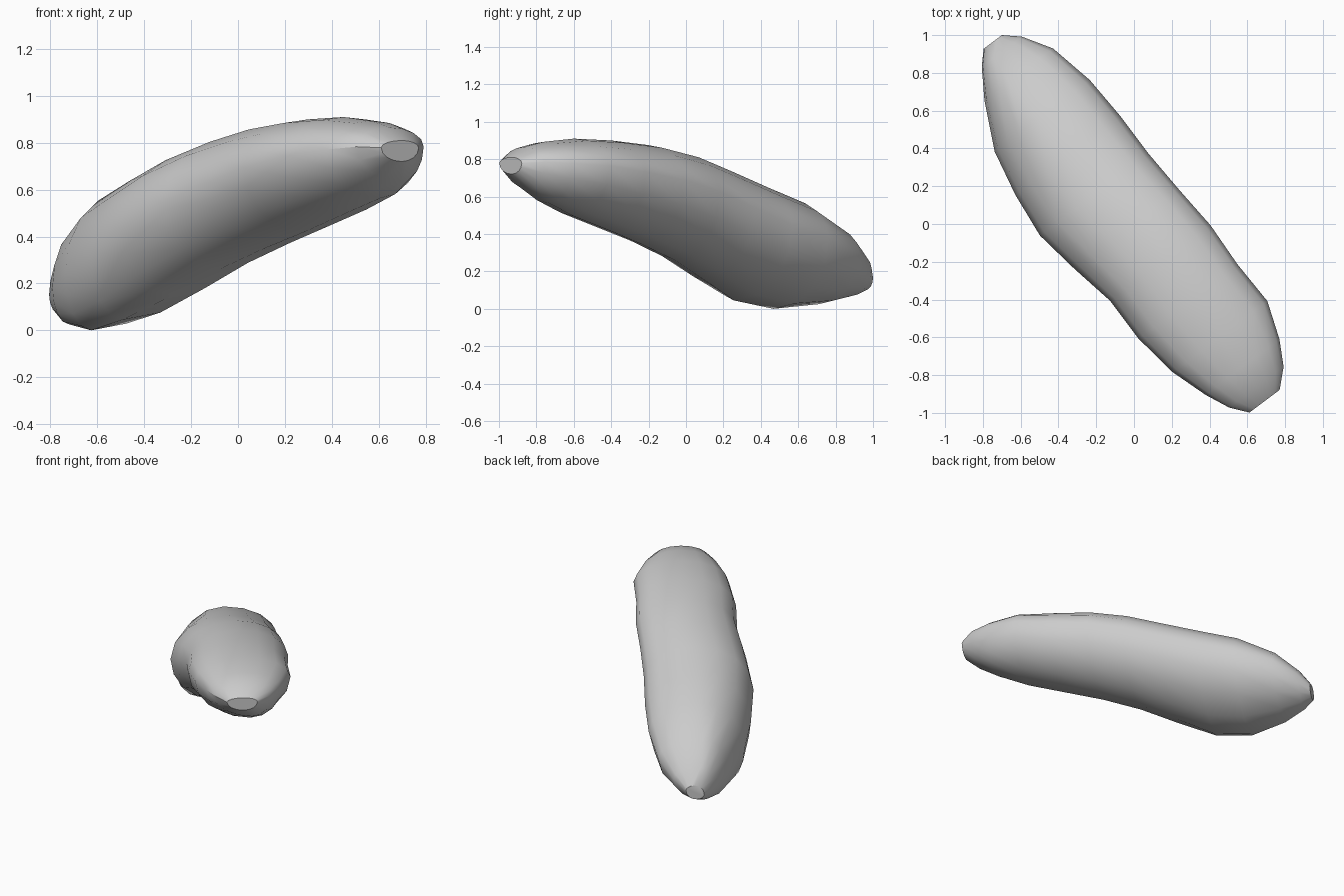
import bpy
import bmesh
from math import sin, cos, pi, radians
from mathutils import Vector

default_cube = bpy.data.objects.get("Cube")
if default_cube:
    bpy.data.objects.remove(default_cube, do_unlink=True)

# Plain grey material
grey = bpy.data.materials.new("light_grey")
grey.use_nodes = True
color = (0.6, 0.6, 0.6, 1)
grey.diffuse_color = color
grey.node_tree.nodes["Principled BSDF"].inputs["Base Color"].default_value = color

# The body runs diagonally: "along" is its length, "across" its width
ALONG = Vector((0.6, -0.8, 0))
ACROSS = Vector((0.8, 0.6, 0))
QUARTER_STEPS = 4

# Sections: station, left edge, right edge, keel offset, keel z, ridge offset, ridge z
SECTIONS = [
    (-1.22, -.08, .04, -.03, .1, -.02, .2),
    (-1.15, -.145, .12, -.08, .065, -.06, .3),
    (-1, -.24, .215, -.15, .025, -.08, .44),
    (-.75, -.36, .27, -.22, 0, -.07, .58),
    (-.5, -.41, .285, -.24, .045, -.07, .665),
    (-.25, -.435, .285, -.16, .15, -.05, .75),
    (0, -.395, .3, -.1, .26, 0, .825),
    (.25, -.345, .32, -.06, .345, 0, .875),
    (.5, -.345, .31, -.02, .42, 0, .9),
    (.75, -.307, .32, 0, .495, 0, .91),
    (.95, -.24, .25, .05, .565, 0, .893),
    (1.08, -.18, .18, .06, .635, 0, .865),
    (1.165, -.11, .09, 0, .72, 0, .81),
]


def section_points(station, left, right, keel, low, ridge, high):
    """Four quarter ellipses joining the side, ridge and keel points."""
    blend = (station + 1.2) / 2.4
    height = high - low
    right_side = (right, low + height * 0.65)
    left_side = (left, low + height * (0.36 + 0.3 * blend))
    top, bottom = (ridge, high), (keel, low)
    quarters = [(right_side, top), (left_side, top),
                (left_side, bottom), (right_side, bottom)]
    points = []
    for quarter, (side, pole) in enumerate(quarters):
        for step in range(QUARTER_STEPS):
            angle = (quarter + step / QUARTER_STEPS) * pi / 2
            across = pole[0] + (side[0] - pole[0]) * abs(cos(angle))
            z = side[1] + (pole[1] - side[1]) * abs(sin(angle))
            points.append(ALONG * station + ACROSS * across + Vector((0, 0, z)))
    return points


# Curved, rounded body lofted through the sections
bm = bmesh.new()
rings = [[bm.verts.new(p) for p in section_points(*row)] for row in SECTIONS]
for ring, following in zip(rings, rings[1:]):
    count = len(ring)
    for i in range(count):
        j = (i + 1) % count
        bm.faces.new((ring[i], ring[j], following[j], following[i]))

# Blunt end caps
bm.faces.new(rings[0])
bm.faces.new(rings[-1])
bmesh.ops.recalc_face_normals(bm, faces=bm.faces)

mesh = bpy.data.meshes.new("curved_body")
bm.to_mesh(mesh)
bm.free()
mesh.materials.append(grey)
body = bpy.data.objects.new("curved_body", mesh)
bpy.context.collection.objects.link(body)

# Smooth shading with sharp ends
bpy.ops.object.select_all(action="DESELECT")
body.select_set(True)
bpy.context.view_layer.objects.active = body
bpy.ops.object.shade_smooth_by_angle(angle=radians(35))
